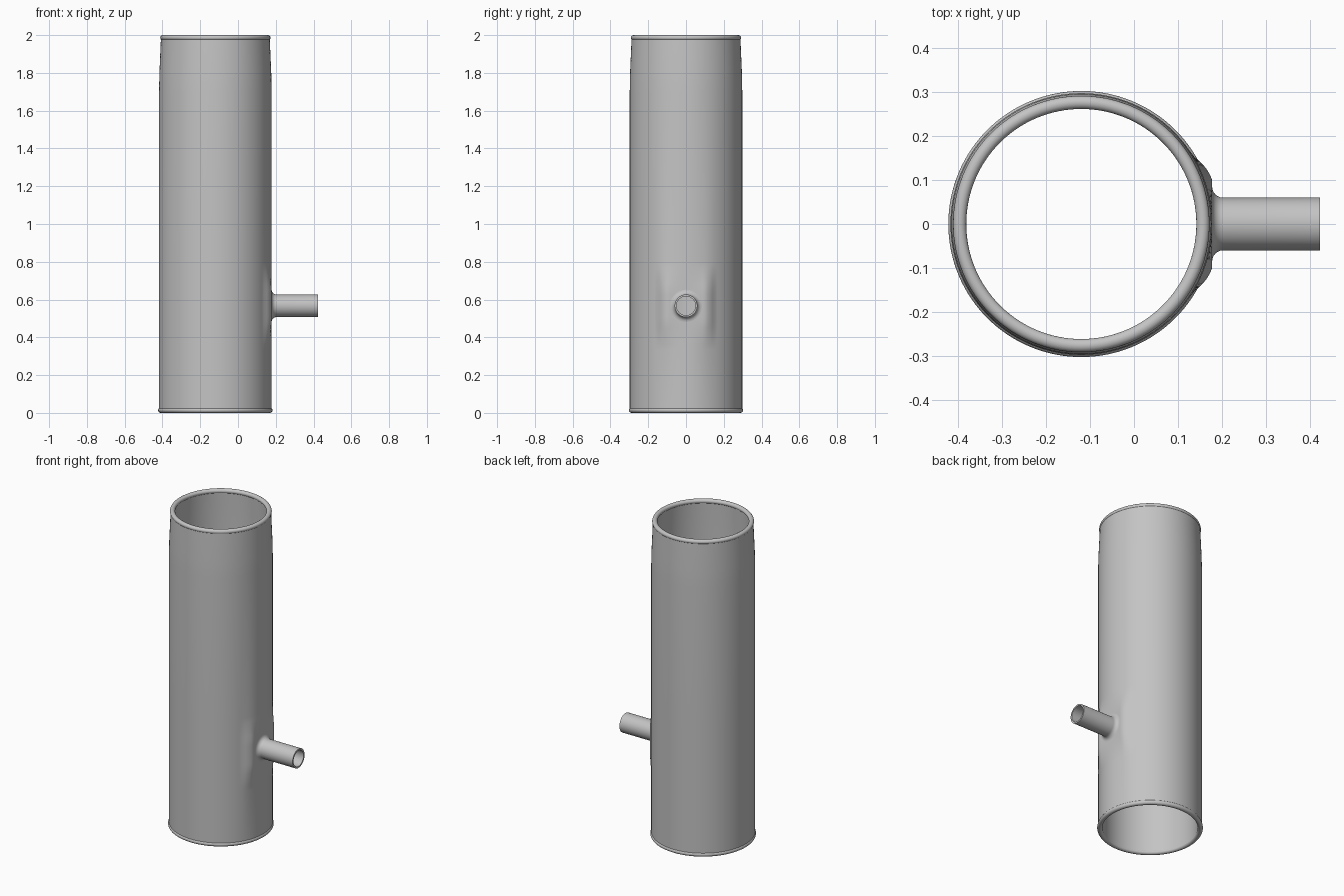
import bpy, bmesh, math
from mathutils import Matrix

if "Cube" in bpy.data.objects:
    bpy.data.objects.remove(bpy.data.objects["Cube"])

AXIS_X = -0.12      # centre line of the main tube
PIPE_Z = 0.567      # height of the side pipe

metal = bpy.data.materials.new("grey metal")
metal.use_nodes = True
grey = (0.55, 0.55, 0.55, 1)
metal.diffuse_color = grey
metal.node_tree.nodes["Principled BSDF"].inputs["Base Color"].default_value = grey


def lathe(name, profile, segments, matrix, tweak=None):
    """Revolve a closed (radius, height) profile around z, then place it."""
    bm = bmesh.new()
    rings = []
    for r, z in profile:
        rings.append([bm.verts.new((r * math.cos(a), r * math.sin(a), z))
                      for a in (math.tau * i / segments for i in range(segments))])
    for a, b in zip(rings, rings[1:] + rings[:1]):
        for i in range(segments):
            j = (i + 1) % segments
            bm.faces.new((a[i], a[j], b[j], b[i]))
    bm.transform(matrix)
    if tweak:
        for v in bm.verts:
            tweak(v)
    bmesh.ops.recalc_face_normals(bm, faces=bm.faces)
    mesh = bpy.data.meshes.new(name)
    bm.to_mesh(mesh)
    bm.free()
    obj = bpy.data.objects.new(name, mesh)
    bpy.context.collection.objects.link(obj)
    mesh.materials.append(metal)
    return obj


def smooth(obj):
    bpy.ops.object.select_all(action='DESELECT')
    obj.select_set(True)
    bpy.context.view_layer.objects.active = obj
    bpy.ops.object.shade_smooth_by_angle(angle=math.radians(35))


def fade(value, start, end):
    return max(0, min(1, (end - abs(value)) / (end - start)))


def flatten_pad(v):
    """Press the outer wall into a flat pad around the side pipe."""
    x, y, z = v.co
    if x > 0 and math.hypot(x - AXIS_X, y) > 0.285:
        weight = fade(y, 0.1, 0.155) * fade(z - PIPE_Z, 0.085, 0.23)
        v.co.x += (0.178 - x) * weight


upright = Matrix.Translation((AXIS_X, 0, 0))
sideways = Matrix.Translation((0, 0, PIPE_Z)) @ Matrix.Rotation(math.pi / 2, 4, 'Y')

# Main tube: outer wall tapering near the top, then the inner wall
pad_rows = [(0.298, PIPE_Z + d * 0.029) for d in range(-8, 9)]
wall = [(0.298, 0.015)] + pad_rows + [(0.298, 1.7), (0.296, 1.8), (0.288, 1.985),
                                      (0.268, 1.985), (0.274, 1.75), (0.274, 0.015)]
tube = lathe("main_tube", wall, 128, upright, flatten_pad)

# Bore through the wall into the side pipe
bpy.ops.mesh.primitive_cylinder_add(vertices=48, radius=0.05, depth=0.2,
                                    location=(0.18, 0, PIPE_Z),
                                    rotation=(0, math.pi / 2, 0))
cutter = bpy.context.object
cutter.name = "bore_cutter"
cutter.hide_render = True
bore = tube.modifiers.new("bore", 'BOOLEAN')
bore.operation = 'DIFFERENCE'
bore.object = cutter
bpy.context.view_layer.objects.active = tube
bpy.ops.object.modifier_apply(modifier="bore")
bpy.data.objects.remove(cutter)
smooth(tube)

# Rolled rims at both ends
for name, radius, z in (("bottom_rim", 0.288, 0.014), ("top_rim", 0.277, 1.986)):
    ring = [(radius + 0.015 * math.cos(a), z + 0.014 * math.sin(a))
            for a in (math.tau * i / 16 for i in range(16))]
    smooth(lathe(name, ring, 128, upright))

# Side pipe with a flared fillet at its foot
fillet = [(0.085 - 0.025 * math.sin(a), 0.203 - 0.025 * math.cos(a))
          for a in (math.pi / 2 * i / 6 for i in range(7))]
pipe = [(0.05, 0.165), (0.085, 0.165)] + fillet + [(0.06, 0.424), (0.05, 0.424)]
smooth(lathe("side_pipe", pipe, 48, sideways))
